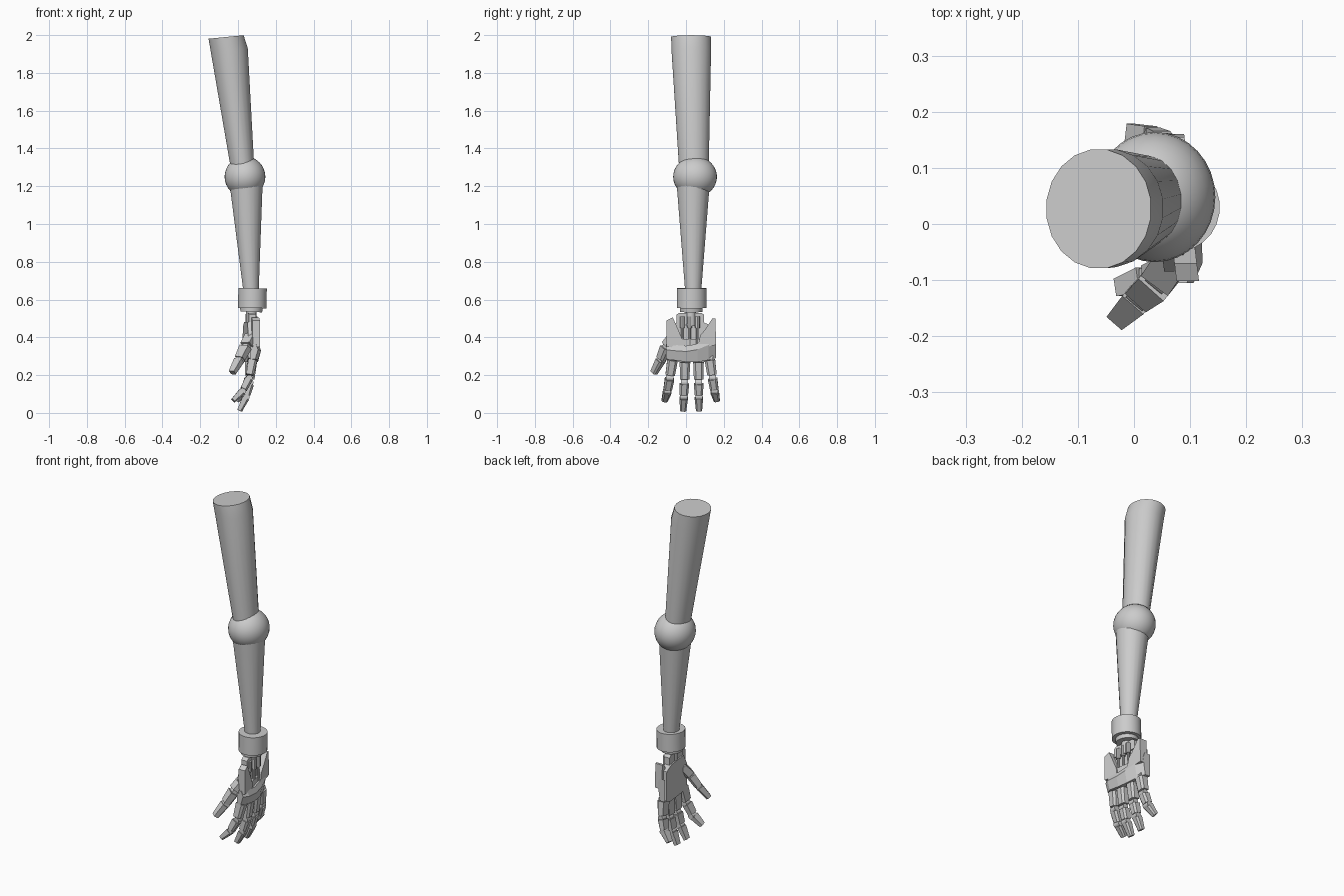
import bpy, math
from mathutils import Vector as V

if "Cube" in bpy.data.objects:
    bpy.data.objects.remove(bpy.data.objects["Cube"])


def make(name, verts, faces, smooth=False):
    me = bpy.data.meshes.new(name)
    me.from_pydata([tuple(v) for v in verts], [], faces)
    ob = bpy.data.objects.new(name, me)
    bpy.context.collection.objects.link(ob)
    bpy.ops.object.select_all(action='DESELECT')
    ob.select_set(True)
    bpy.context.view_layer.objects.active = ob
    bpy.ops.object.mode_set(mode='EDIT')
    bpy.ops.mesh.select_all(action='SELECT')
    bpy.ops.mesh.normals_make_consistent(inside=False)
    bpy.ops.object.mode_set(mode='OBJECT')
    if smooth:
        bpy.ops.object.shade_smooth_by_angle(angle=math.radians(35))
    return ob


def skin(name, rings, smooth=False):
    """Join equal-length rings of points and cap both ends."""
    n = len(rings[0])
    faces = [(k*n+i, k*n+(i+1) % n, (k+1)*n+(i+1) % n, (k+1)*n+i)
             for k in range(len(rings)-1) for i in range(n)]
    faces += [tuple(range(n)), tuple(range((len(rings)-1)*n, len(rings)*n))]
    return make(name, [p for r in rings for p in r], faces, smooth)


def tube(name, sections, n=20):
    """Vertical loft: sections are (x, y, z, rx, ry, tilt)."""
    rings = []
    for x, y, z, rx, ry, t in sections:
        ring = []
        for i in range(n):
            a = 2*math.pi*(i+.5)/n
            ring.append((x+rx*math.cos(a), y+ry*math.sin(a), z+t*rx*math.cos(a)))
        rings.append(ring)
    return skin(name, rings, True)


def block(name, p, q, w0, w1, t0, t1, side=(0, 1, 0)):
    """Tapered chamfered bar from p to q; w along side, t across it."""
    p, q = V(p), V(q)
    d = (q-p).normalized()
    s = V(side)
    s = (s-d*s.dot(d)).normalized()
    u = s.cross(d)
    if u.x < 0:
        u = -u
    shape = [(-.5, -.5), (.5, -.5), (.5, .25), (.28, .5), (-.28, .5), (-.5, .25)]
    return skin(name, [[c+s*(a*w)+u*(b*t) for a, b in shape]
                       for c, w, t in ((p, w0, t0), (q, w1, t1))])


def rod(name, p, q, r, n=12):
    p, q = V(p), V(q)
    d = (q-p).normalized()
    s = d.orthogonal().normalized()
    u = d.cross(s)
    return skin(name, [[c+s*(r*math.cos(2*math.pi*i/n))+u*(r*math.sin(2*math.pi*i/n))
                        for i in range(n)] for c in (p, q)], True)


def skew(y):
    return -.12*(y-.03)


def plate(name, outline, x0, x1):
    return skin(name, [[(x+skew(y), y, z) for y, z in outline] for x in (x0, x1)])


# Arm
tube("upper_arm", [(-.063, .027, 1.99, .094, .107, .1), (-.046, .028, 1.92, .099, .106, .1),
                   (.025, .042, 1.29, .062, .079, .1)])
bpy.ops.mesh.primitive_uv_sphere_add(segments=32, ring_count=16, radius=1, location=(.037, .048, 1.25))
elbow = bpy.context.object
elbow.name = "elbow"
elbow.scale = (.108, .116, .108)
bpy.ops.object.shade_smooth()
tube("forearm", [(.042, .038, 1.23, .09, .09, 0), (.07, .038, .62, .039, .041, 0)])

# Wrist
tube("wrist_cuff", [(.077, .03, .66, .076, .079, -.02), (.076, .03, .555, .076, .079, -.02)], 24)
tube("wrist_collar", [(.072, .028, .57, .062, .062, -.05), (.07, .027, .535, .058, .06, -.05)], 24)
rod("wrist_post", (.07, .025, .55), (.07, .025, .46), .028)
plate("wrist_plate", [(-.05, .47), (-.05, .52), (-.035, .53), (.08, .53), (.095, .52), (.095, .47)],
      .048, .085)

# Palm and back of the hand
plate("palm", [(-.085, .29), (-.085, .42), (-.05, .48), (.09, .48), (.14, .46), (.145, .29), (.1, .27), (-.04, .27)],
      .04, .078)
band = [(-.105, .365, .285, .05, .09), (-.07, .36, .28, .07, .11), (.0, .355, .27, .075, .117),
        (.06, .365, .27, .075, .117), (.12, .39, .28, .065, .107), (.16, .42, .29, .04, .088)]
skin("back_band", [[(a+skew(y), y, zb), (b-.015+skew(y), y, zb), (b+skew(y), y, zt-.03),
                    (b-.012+skew(y), y, zt), (a+skew(y), y, zt)] for y, zt, zb, a, b in band])
plate("index_side_horn", [(-.102, .35), (-.102, .49), (-.07, .505), (-.045, .45), (-.015, .38), (-.015, .34)],
      .06, .1)
plate("little_side_horn", [(.16, .36), (.155, .50), (.14, .5), (.1, .44), (.075, .41), (.06, .34)],
      .06, .105)
plate("back_shelf", [(-.03, .34), (-.03, .39), (.09, .39), (.09, .34)], .06, .095)
for i, y in enumerate((-.02, .02, .06)):
    rod(f"tendon_{i}", (.09, y, .36), (.09, y, .5), .007, 8)
    rod(f"tendon_sleeve_{i}", (.09, y, .45), (.09, y, .51), .013, 8)

# Fingers: joint positions from knuckle to tip
fingers = {
    "index": [(.08, -.07, .29), (.06, -.086, .185), (.025, -.098, .115), (-.025, -.113, .065)],
    "middle": [(.078, -.005, .28), (.065, -.008, .16), (.045, -.012, .085), (.008, -.015, .012)],
    "ring": [(.072, .066, .28), (.06, .067, .16), (.042, .068, .085), (.01, .069, .012)],
    "little": [(.062, .125, .29), (.055, .14, .185), (.035, .151, .115), (-.005, .163, .065)],
}
for name, pts in fingers.items():
    pts = [V(p) for p in pts]
    for k in range(3):
        p, q = pts[k], pts[k+1]
        a = p.lerp(q, .1)
        b = q if k == 2 else p.lerp(q, .85)
        w0, w1 = ((.056, .05), (.05, .045), (.045, .032))[k]
        block(f"{name}_segment_{k}", a, b, w0, w1, w0*.85, w1*.8)
        rod(f"{name}_joint_{k}", p-V((0, .019, 0)), p+V((0, .019, 0)), .017)

# Thumb
thumb = [V(p) for p in ((.075, -.055, .41), (.045, -.1, .35), (.01, -.13, .28), (-.028, -.168, .212))]
across = (.75, -.6, 0)
across = (.6, .55, 0.75)
for k in range(3):
    p, q = thumb[k], thumb[k+1]
    a = p.lerp(q, .06)
    b = q if k == 2 else p.lerp(q, .9)
    w0, w1 = ((.06, .06), (.06, .05), (.05, .036))[k]
    block(f"thumb_segment_{k}", a, b, w0, w1, w0*.8, w1*.85, (.75, -.6, 0))
    rod(f"thumb_joint_{k}", p-V((.015, -.012, 0)), p+V((.015, -.012, 0)), .018)
